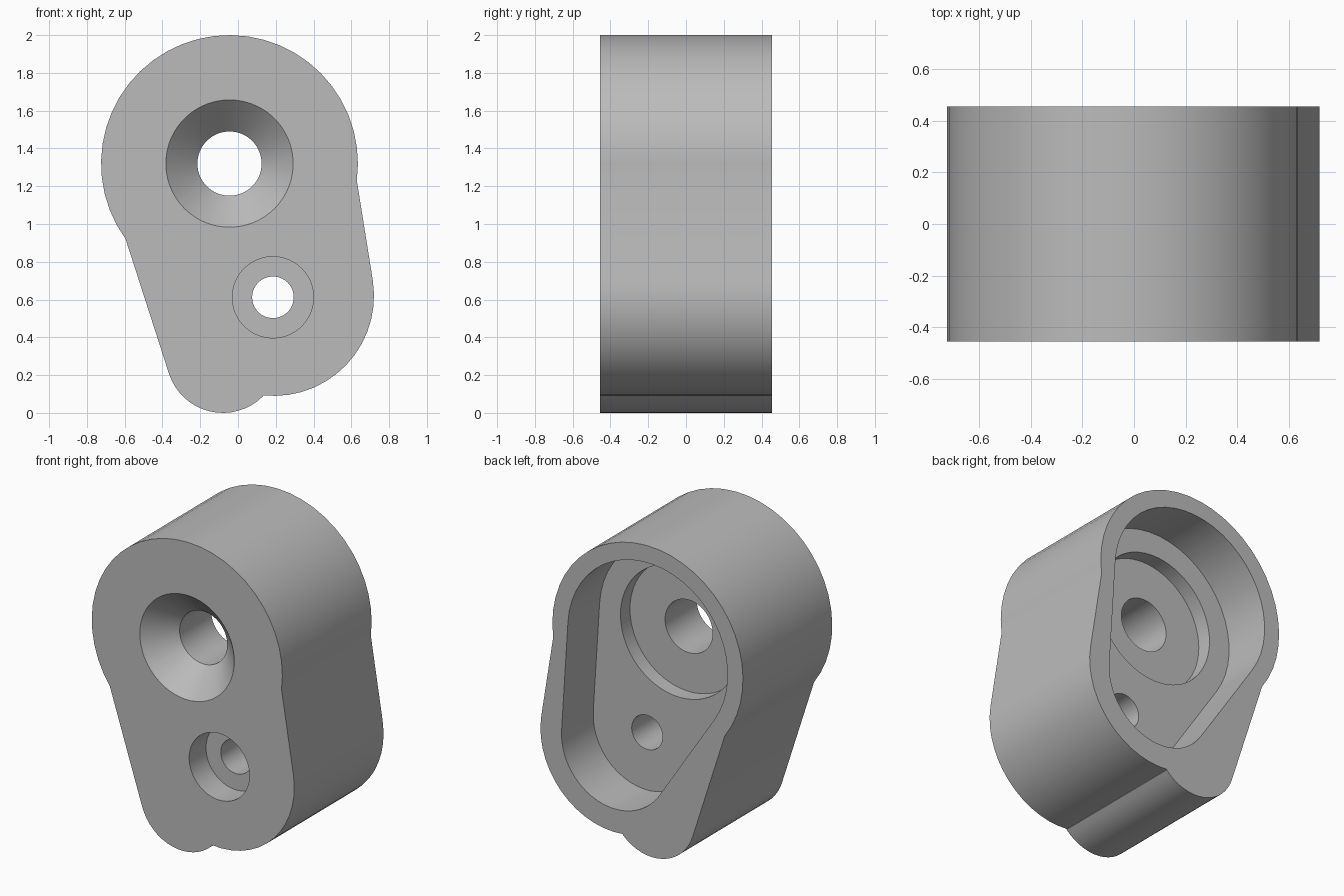
import bpy, bmesh
from math import sin, cos, radians, atan2, acos, hypot, pi

cube = bpy.data.objects.get("Cube")
if cube:
    bpy.data.objects.remove(cube)

FRONT, BACK = -0.455, 0.455
BIG, LOW, TOE = (-0.045, 1.32), (0.19, 0.62), (-0.08, 0.30)   # circle centres (x, z)
SMALL_HOLE = (0.185, 0.612)

grey = bpy.data.materials.new("plain grey")
grey.use_nodes = True
colour = (0.5, 0.5, 0.5, 1)
grey.diffuse_color = colour
grey.node_tree.nodes["Principled BSDF"].inputs["Base Color"].default_value = colour


def arc(centre, r, a0, a1, step=7.5):
    """Points along an arc in the xz plane, angles in degrees."""
    n = max(2, round((a1 - a0) / step))
    angles = [radians(a0 + (a1 - a0) * i / n) for i in range(n + 1)]
    return [(centre[0] + r * cos(a), centre[1] + r * sin(a)) for a in angles]


def circle(centre, r):
    return arc(centre, r, 0, 360, 5)[:-1]


def hull(c1, r1, c2, r2):
    """Outline of two circles joined by their outer tangents."""
    dx, dz = c1[0] - c2[0], c1[1] - c2[1]
    axis = atan2(dz, dx)
    spread = acos((r2 - r1) / hypot(dx, dz))
    lo, hi = (axis - spread) * 180 / pi, (axis + spread) * 180 / pi
    return arc(c1, r1, lo, hi) + arc(c2, r2, hi, lo + 360)


def loft(name, near, y0, far, y1):
    """Solid between two matching outlines."""
    bm = bmesh.new()
    a = [bm.verts.new((x, y0, z)) for x, z in near]
    b = [bm.verts.new((x, y1, z)) for x, z in far]
    bm.faces.new(a)
    bm.faces.new(b[::-1])
    for i in range(len(a)):
        j = (i + 1) % len(a)
        bm.faces.new((a[i], b[i], b[j], a[j]))
    bmesh.ops.recalc_face_normals(bm, faces=bm.faces)
    mesh = bpy.data.meshes.new(name)
    bm.to_mesh(mesh)
    bm.free()
    mesh.materials.append(grey)
    obj = bpy.data.objects.new(name, mesh)
    bpy.context.collection.objects.link(obj)
    return obj


def prism(name, outline, y0, y1):
    return loft(name, outline, y0, outline, y1)


# Housing: large head, lower lobe and small toe joined by straight flanks
outline = (arc(BIG, 0.68, -7.6, 216) + arc(TOE, 0.30, 197.5, 315)
           + arc(LOW, 0.53, -96.5, 9))
housing = prism("housing", outline, FRONT, BACK)

# Cutters: rear pocket, its round recess, and the two stepped holes
over = 0.02
cutters = [
    prism("rear_pocket", hull(BIG, 0.57, LOW, 0.38), 0.132, BACK + over),
    prism("round_recess", circle(BIG, 0.42), 0.035, 0.2),
    prism("large_hole", circle(BIG, 0.17), FRONT - over, 0.1),
    loft("countersink", circle(BIG, 0.337 + over), FRONT - over,
         circle(BIG, 0.17), FRONT + 0.167),
    prism("small_hole", circle(SMALL_HOLE, 0.11), FRONT - over, 0.2),
    prism("small_counterbore", circle(SMALL_HOLE, 0.215), FRONT - over, FRONT + 0.172),
]

bpy.ops.object.select_all(action="DESELECT")
bpy.context.view_layer.objects.active = housing
housing.select_set(True)
for cutter in cutters:
    cutter.hide_render = True
    mod = housing.modifiers.new(cutter.name, "BOOLEAN")
    mod.operation = "DIFFERENCE"
    mod.solver = "EXACT"
    mod.object = cutter
    bpy.ops.object.modifier_apply(modifier=mod.name)
    bpy.data.objects.remove(cutter)

bpy.ops.object.shade_smooth_by_angle(angle=radians(20))
